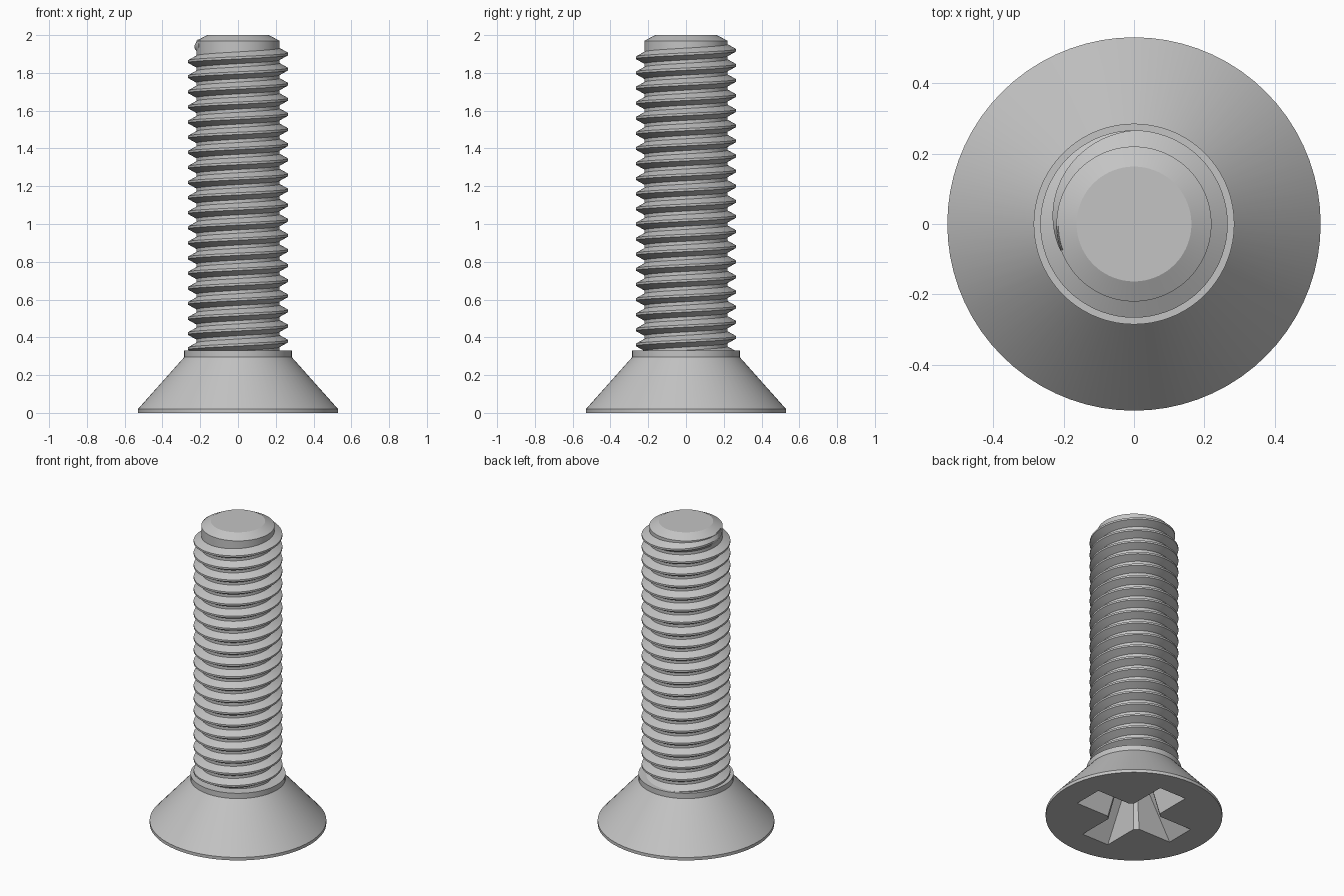
import bpy, bmesh
from math import cos, sin, pi, radians

SIDES = 72
CORE, CREST, PITCH = 0.22, 0.265, 0.08

cube = bpy.data.objects.get("Cube")
if cube:
    bpy.data.objects.remove(cube, do_unlink=True)

steel = bpy.data.materials.new("grey steel")
steel.use_nodes = True
steel.diffuse_color = (0.55, 0.55, 0.55, 1)
steel.node_tree.nodes["Principled BSDF"].inputs["Base Color"].default_value = (0.55, 0.55, 0.55, 1)


def loft(name, rings):
    """Skin a list of equal closed rings and cap both ends."""
    bm = bmesh.new()
    loops = [[bm.verts.new(p) for p in ring] for ring in rings]
    for a, b in zip(loops, loops[1:]):
        n = len(a)
        for i in range(n):
            j = (i + 1) % n
            bm.faces.new((a[i], a[j], b[j], b[i]))
    bm.faces.new(loops[0][::-1])
    bm.faces.new(loops[-1])
    bmesh.ops.recalc_face_normals(bm, faces=bm.faces)
    mesh = bpy.data.meshes.new(name)
    bm.to_mesh(mesh)
    bm.free()
    mesh.materials.append(steel)
    obj = bpy.data.objects.new(name, mesh)
    bpy.context.collection.objects.link(obj)
    return obj


def activate(obj):
    bpy.ops.object.select_all(action='DESELECT')
    obj.select_set(True)
    bpy.context.view_layer.objects.active = obj


def smooth(obj):
    activate(obj)
    bpy.ops.object.shade_smooth_by_angle(angle=radians(25))


def lathe(name, profile):
    turn = [2 * pi * i / SIDES for i in range(SIDES)]
    return loft(name, [[(r * cos(a), r * sin(a), z) for a in turn] for r, z in profile])


def cross(length, half, z):
    """Plus-shaped outline with chamfered inner corners."""
    c = half * 0.25
    arm = [(length, -half), (length, half), (half + c, half), (half, half + c)]
    ring = []
    for k in range(4):
        ca, sa = cos(k * pi / 2), sin(k * pi / 2)
        ring += [(x * ca - y * sa, x * sa + y * ca, z) for x, y in arm]
    return ring


# Countersunk head with collar
head = lathe("head", [(0.53, 0), (0.53, 0.02), (0.285, 0.295), (0.285, 0.33)])

# Tapered cross recess cut into the underside
cutter = loft("recess_cutter", [cross(0.385, 0.103, -0.03), cross(0.15, 0.055, 0.27)])
cutter.hide_render = True
cut = head.modifiers.new("recess", 'BOOLEAN')
cut.operation = 'DIFFERENCE'
cut.solver = 'EXACT'
cut.object = cutter
activate(head)
bpy.ops.object.modifier_apply(modifier=cut.name)
bpy.data.objects.remove(cutter, do_unlink=True)
smooth(head)

# Shank core with chamfered tip
smooth(lathe("shank", [(CORE, 0.3), (CORE, 1.97), (0.163, 2)]))

# Right-handed thread that fades into the core at its upper end
rings = []
fade_start, fade_end = pi / 2, pi + 0.4
first = -20 * SIDES
last = int(fade_end / (2 * pi) * SIDES)
for i in range(first, last + 1):
    t = 2 * pi * i / SIDES
    fade = min(1, max(0, (fade_end - t) / (fade_end - fade_start)))
    r = CORE + 0.001 + (CREST - CORE) * fade
    z = 1.9 + PITCH * i / SIDES
    section = [(CORE - 0.005, -0.034), (r, -0.006), (r, 0.006), (CORE - 0.005, 0.034)]
    rings.append([(s * cos(t), s * sin(t), z + dz) for s, dz in section])
smooth(loft("thread", rings))
